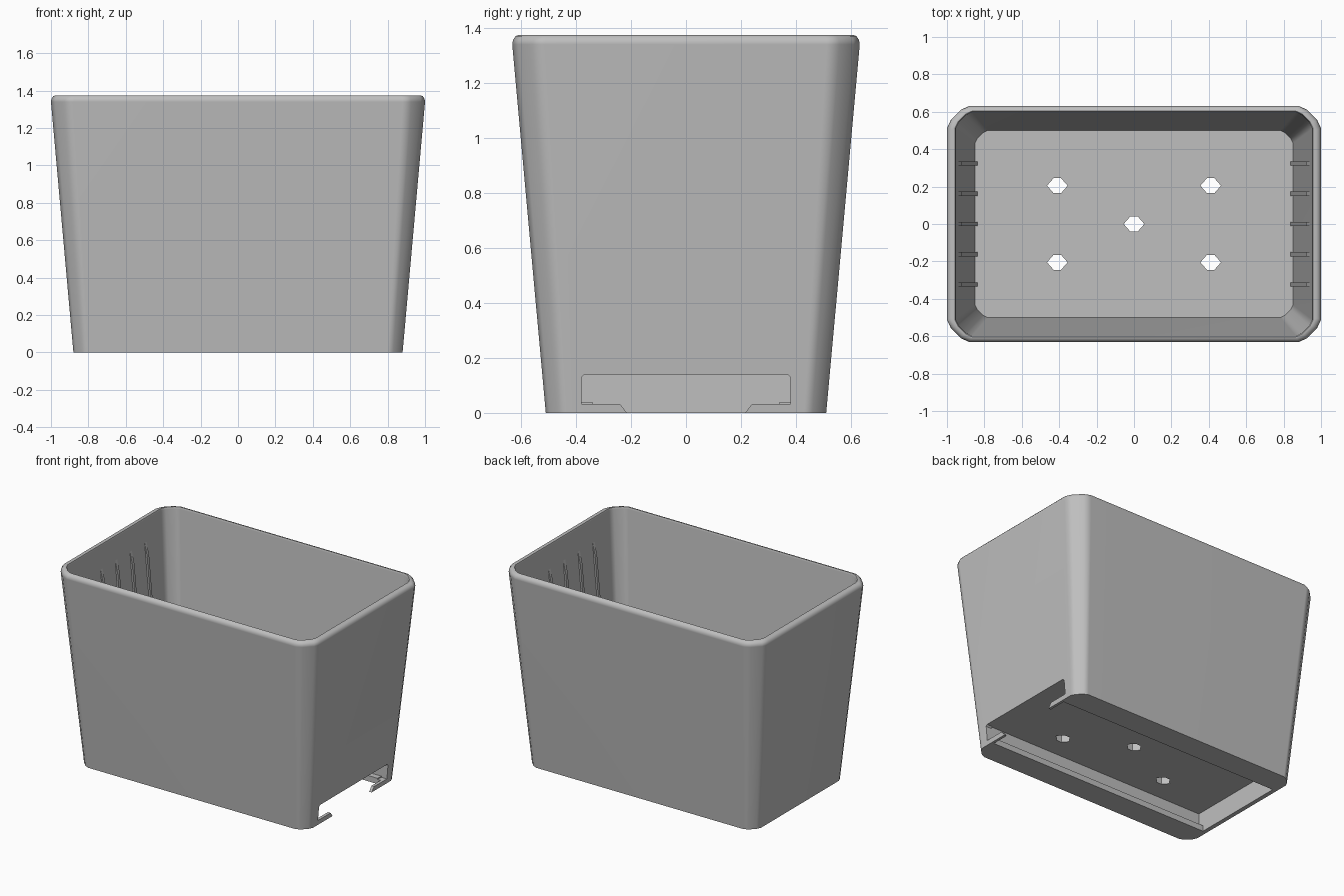
import bpy, bmesh, math

cube = bpy.data.objects.get("Cube")
if cube:
    bpy.data.objects.remove(cube, do_unlink=True)

grey = bpy.data.materials.new("matte_grey")
grey.use_nodes = True
colour = (0.52, 0.52, 0.52, 1)
grey.diffuse_color = colour
grey.node_tree.nodes["Principled BSDF"].inputs["Base Color"].default_value = colour


def loft(name, rings):
    """Closed solid skinned through matching rings of points."""
    bm = bmesh.new()
    loops = [[bm.verts.new(p) for p in ring] for ring in rings]
    n = len(loops[0])
    for a, b in zip(loops, loops[1:]):
        for i in range(n):
            j = (i + 1) % n
            bm.faces.new((a[i], a[j], b[j], b[i]))
    bm.faces.new(loops[0])
    bm.faces.new(loops[-1])
    bmesh.ops.recalc_face_normals(bm, faces=bm.faces)
    mesh = bpy.data.meshes.new(name)
    bm.to_mesh(mesh)
    bm.free()
    obj = bpy.data.objects.new(name, mesh)
    bpy.context.collection.objects.link(obj)
    mesh.materials.append(grey)
    return obj


def outline(x, y, c, z):
    """Rectangle with eased chamfer corners."""
    corner = [(x, y - c), (x - .18 * c, y - .62 * c),
              (x - .62 * c, y - .18 * c), (x - c, y)]
    pts = []
    for sx, sy in ((1, 1), (-1, 1), (-1, -1), (1, -1)):
        part = [(sx * px, sy * py, z) for px, py in corner]
        pts += part if sx * sy > 0 else part[::-1]
    return pts


def box(name, x0, x1, y, z0, z1):
    return loft(name, [[(x0, -y, z), (x1, -y, z), (x1, y, z), (x0, y, z)]
                       for z in (z0, z1)])


def activate(obj):
    bpy.ops.object.select_all(action='DESELECT')
    obj.select_set(True)
    bpy.context.view_layer.objects.active = obj


def cut(target, cutter):
    cutter.hide_render = True
    mod = target.modifiers.new("cut", 'BOOLEAN')
    mod.operation = 'DIFFERENCE'
    mod.solver = 'EXACT'
    mod.object = cutter
    activate(target)
    bpy.ops.object.modifier_apply(modifier=mod.name)
    bpy.data.objects.remove(cutter, do_unlink=True)


# Tapered tub: outer wall, rounded rim, inner wall and floor
H, FLOOR = 1.375, .2
tub = loft("tub", [
    outline(.88, .51, .08, 0),
    outline(1.0, .632, .12, H - .035),
    outline(.997, .629, .118, H - .018),
    outline(.988, .62, .113, H - .005),
    outline(.974, .608, .105, H),
    outline(.957, .603, .09, H),
    outline(.953, .598, .088, H - .012),
    outline(.85, .5, .068, FLOOR),
])

# Tray bay under the floor, open below, with side ledges
cut(tub, box("bay_cutter", -.85, .85, .38, .04, .142))
cut(tub, box("underside_cutter", -.85, .862, .34, -.1, .06))

# Tray entrance at the left end, leaving two short hooked tabs
half = [(.195, -.02), (.215, 0), (.24, .032), (.38, .032), (.38, .13), (.37, .14)]
profile = half + [(-y, z) for y, z in reversed(half)]
cut(tub, loft("entrance_cutter", [[(x, y, z) for y, z in profile]
                                  for x in (.84, 1.1)]))

# Drain holes
for cx, cy in ((0, 0), (.41, .205), (-.41, .205), (.41, -.205), (-.41, -.205)):
    hexagon = [(.055, 0), (.02, .04), (-.02, .04),
               (-.055, 0), (-.02, -.04), (.02, -.04)]
    cut(tub, loft("drain_cutter", [[(cx + x, cy + y, z) for x, y in hexagon]
                                   for z in (.1, .3)]))

activate(tub)
bpy.ops.object.shade_smooth_by_angle(angle=math.radians(35))
weighted = tub.modifiers.new("even_walls", 'WEIGHTED_NORMAL')
weighted.keep_sharp = True


# Slim ribs on the inside of both end walls
def wall_x(z):
    return .85 + .089 * (z - FLOOR)


rib_profile = [(wall_x(z) + d, z) for d, z in
               ((.01, .19), (-.012, .19), (-.012, 1.13), (0, 1.22), (.01, 1.22))]
for side, label in ((1, "left"), (-1, "right")):
    for k in range(-2, 3):
        loft(f"{label}_rib_{k + 3}",
             [[(side * x, k * .162 + w, z) for x, z in rib_profile]
              for w in (-.011, .011)])
